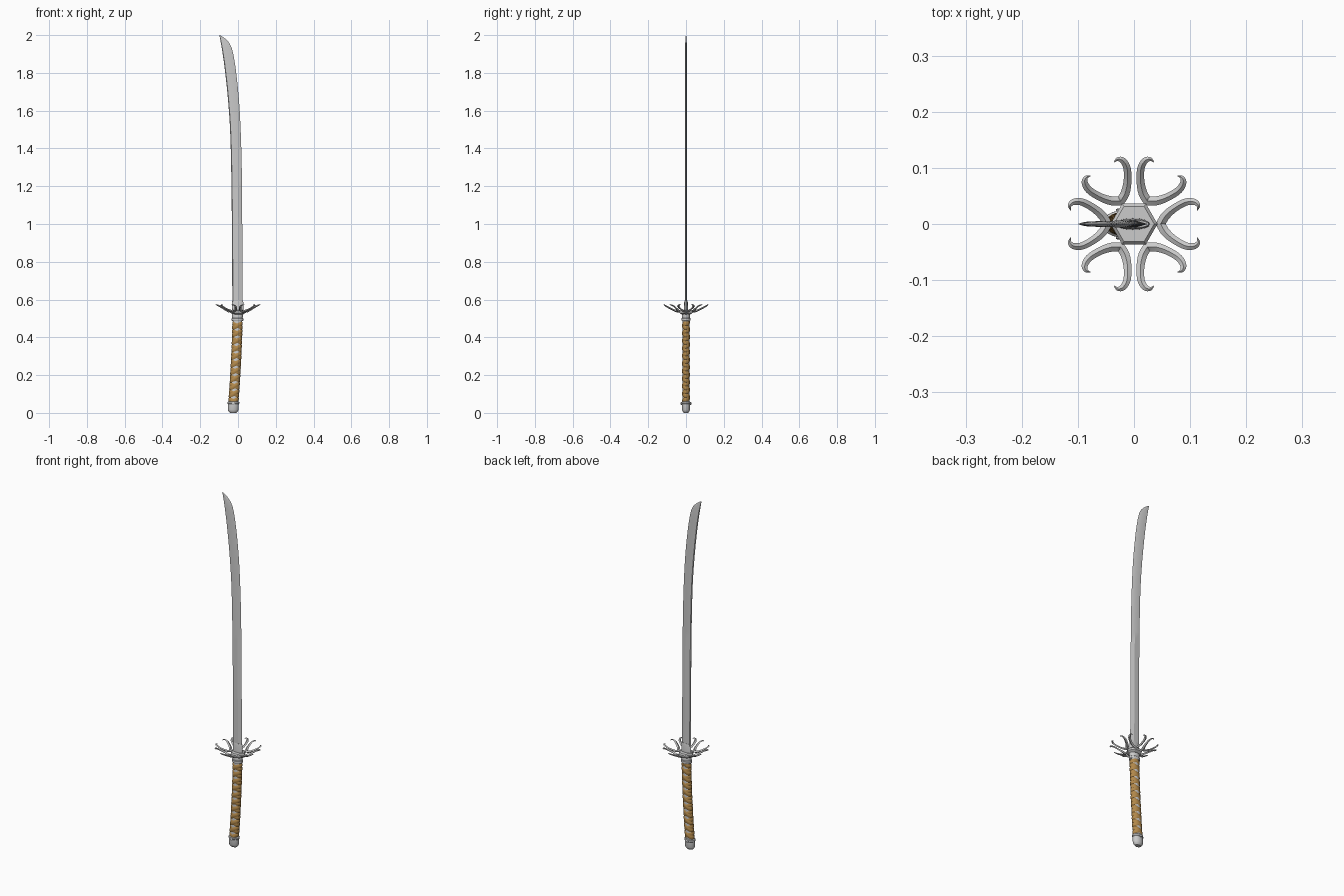
import bpy, bmesh
from math import sin, cos, pi, atan2, hypot, radians

if "Cube" in bpy.data.objects:
    bpy.data.objects.remove(bpy.data.objects["Cube"])


def loft(name, ring_sets, angle=30, color=None):
    """Skin one or more series of closed rings into a single object."""
    bm = bmesh.new()
    for rings in ring_sets:
        vs = [[bm.verts.new(p) for p in r] for r in rings]
        n = len(vs[0])
        for a, b in zip(vs, vs[1:]):
            for i in range(n):
                j = (i + 1) % n
                bm.faces.new((a[i], a[j], b[j], b[i]))
        bm.faces.new(vs[0][::-1])
        bm.faces.new(vs[-1])
    bmesh.ops.remove_doubles(bm, verts=bm.verts, dist=1e-6)
    bmesh.ops.recalc_face_normals(bm, faces=bm.faces)
    me = bpy.data.meshes.new(name)
    bm.to_mesh(me)
    bm.free()
    ob = bpy.data.objects.new(name, me)
    bpy.context.collection.objects.link(ob)
    if color:
        mat = bpy.data.materials.new(name + "_color")
        mat.diffuse_color = color
        mat.use_nodes = True
        mat.node_tree.nodes["Principled BSDF"].inputs["Base Color"].default_value = mat.diffuse_color
        me.materials.append(mat)
    bpy.ops.object.select_all(action='DESELECT')
    ob.select_set(True)
    bpy.context.view_layer.objects.active = ob
    if angle:
        bpy.ops.object.shade_smooth_by_angle(angle=radians(angle))
    return ob


def smooth(pts, k):
    """Catmull-Rom resampling of a list of tuples."""
    out = []
    p = [pts[0]] + pts + [pts[-1]]
    for i in range(1, len(p) - 2):
        for s in range(k):
            t = s / k
            out.append(tuple(
                .5 * (2 * b + (c - a) * t + (2 * a - 5 * b + 4 * c - d) * t * t
                      + (3 * b - a - 3 * c + d) * t ** 3)
                for a, b, c, d in zip(*p[i - 1:i + 3])))
    return out + [pts[-1]]


def oval(cx, z, rx, ry, n=24, rot=0):
    return [(cx + rx * cos(2 * pi * i / n + rot), ry * sin(2 * pi * i / n + rot), z)
            for i in range(n)]


def grip_x(z):
    return -.003 - .021 * (max(0, .49 - z) / .43) ** 1.5


# Blade: (height, spine x, cutting edge x, half thickness)
stations = smooth([(.54, -.030, .025, .0062), (.80, -.031, .024, .0062),
                   (1.06, -.033, .022, .0062), (1.29, -.036, .020, .0062),
                   (1.50, -.042, .014, .006), (1.67, -.054, .004, .006),
                   (1.82, -.070, -.012, .0058), (1.90, -.081, -.025, .0055)], 4)
stations += [(1.935, -.0865, -.034, .005), (1.96, -.091, -.047, .004),
             (1.98, -.0945, -.066, .003), (1.993, -.097, -.084, .0018),
             (2.0, -.099, -.098, .0003)]
blade = []
for z, l, r, t in stations:
    m = l + (r - l) * .62
    blade.append([(l, 0, z), (l + (r - l) * .06, -t * .85, z), (m, -t, z),
                  (r, 0, z), (m, t, z), (l + (r - l) * .06, t * .85, z)])
loft("blade", [blade], 18)

# Collar at the blade root
loft("blade_collar", [[oval(-.002, z, rx, ry, 16) for z, rx, ry in
                       ((.535, .031, .0105), (.585, .030, .0095), (.595, .028, .007))]])

# Guard: hexagonal hub
loft("guard_hub", [[oval(0, z, r, r, 6) for z, r in
                    ((.522, .028), (.530, .042), (.540, .042), (.546, .036))]], 0)

# Guard: six crescents, each a mirrored horn (radius, offset, half width)
half = smooth([(.110, .0355, .0004), (.1155, .029, .0035), (.113, .020, .0055),
               (.100, .0125, .0065), (.077, .0115, .007), (.056, .0155, .008),
               (.041, .0237, .008)], 4)
path = []
for r, off, w in half:
    a, R = pi / 6 - atan2(off, r), hypot(r, off)
    path.append((R * cos(a), R * sin(a), w))
path[-1] = (path[-1][0], 0, path[-1][2])
path += [(x, -y, w) for x, y, w in path[-2::-1]]


def dish(x, y):
    return .533 + .040 * (max(0, hypot(x, y) - .035) / .085) ** 1.25


crescent = []
for i, (x, y, w) in enumerate(path):
    a, b = path[max(0, i - 1)], path[min(len(path) - 1, i + 1)]
    dx, dy = b[0] - a[0], b[1] - a[1]
    d = hypot(dx, dy)
    nx, ny, h, z = -dy / d * w, dx / d * w, w * .75, dish(x, y)
    crescent.append([(x + nx, y + ny, z), (x, y, z + h),
                     (x - nx, y - ny, z), (x, y, z - h)])
sets = []
for k in range(6):
    c, s = cos(k * pi / 3), sin(k * pi / 3)
    sets.append([[(x * c - y * s, x * s + y * c, z) for x, y, z in r] for r in crescent])
loft("guard_crescents", sets, 35)

# Ferrule between guard and grip
loft("grip_ferrule", [[oval(-.003, z, rx, ry) for z, rx, ry in
                       ((.486, .028, .021), (.490, .031, .0235), (.500, .031, .0235),
                        (.503, .028, .021), (.525, .030, .022), (.532, .026, .019))]])

# Grip core, seen through the diamond gaps of the wrap
loft("grip_core", [[oval(grip_x(z), z, .0245, .0175) for z in
                    [.05 + .44 * i / 16 for i in range(17)]]])

# Grip wrap: two counter-wound bands crossing on front and back
P, W, Z0, Z1, N = .040, .026, .062, .488, 32
sets = []
for side in (1, -1):
    band = []
    for i in range(int((Z1 - Z0) / P * N) + 1):
        t = 2 * pi * i / N
        zc = Z0 + P * (t / (2 * pi) + .07 * sin(2 * t))
        ring = []
        for dz, dr in ((-W / 2, -.0012), (-W / 4, .0022), (W / 4, .0022),
                       (W / 2, -.0012)):
            z = min(Z1, max(Z0 - .004, zc + dz))
            dr += .0006 * side * cos(t)
            ring.append((grip_x(z) + side * (.0250 + dr) * sin(t),
                         -(.0180 + dr) * cos(t), z))
        band.append(ring)
    sets.append(band)
loft("grip_wrap", sets, 40, (.45, .25, .07, 1))

# Pommel cap with raised rim
loft("pommel", [[oval(x, z, rx, ry) for x, z, rx, ry in
                 ((-.025, 0, .017, .012), (-.0255, .008, .025, .018),
                  (-.0255, .016, .0285, .021), (-.0245, .046, .0285, .021),
                  (-.0245, .049, .031, .0235), (-.024, .057, .031, .0235),
                  (-.024, .061, .027, .020))]])

# Small studs on both faces of the pommel
studs = []
for s in (1, -1):
    studs.append([[(-.0245 + r * cos(i * pi / 6), s * y, .050 + r * sin(i * pi / 6))
                   for i in range(12)] for y, r in ((.015, .008), (.026, .008), (.028, .005))])
loft("pommel_studs", studs)
